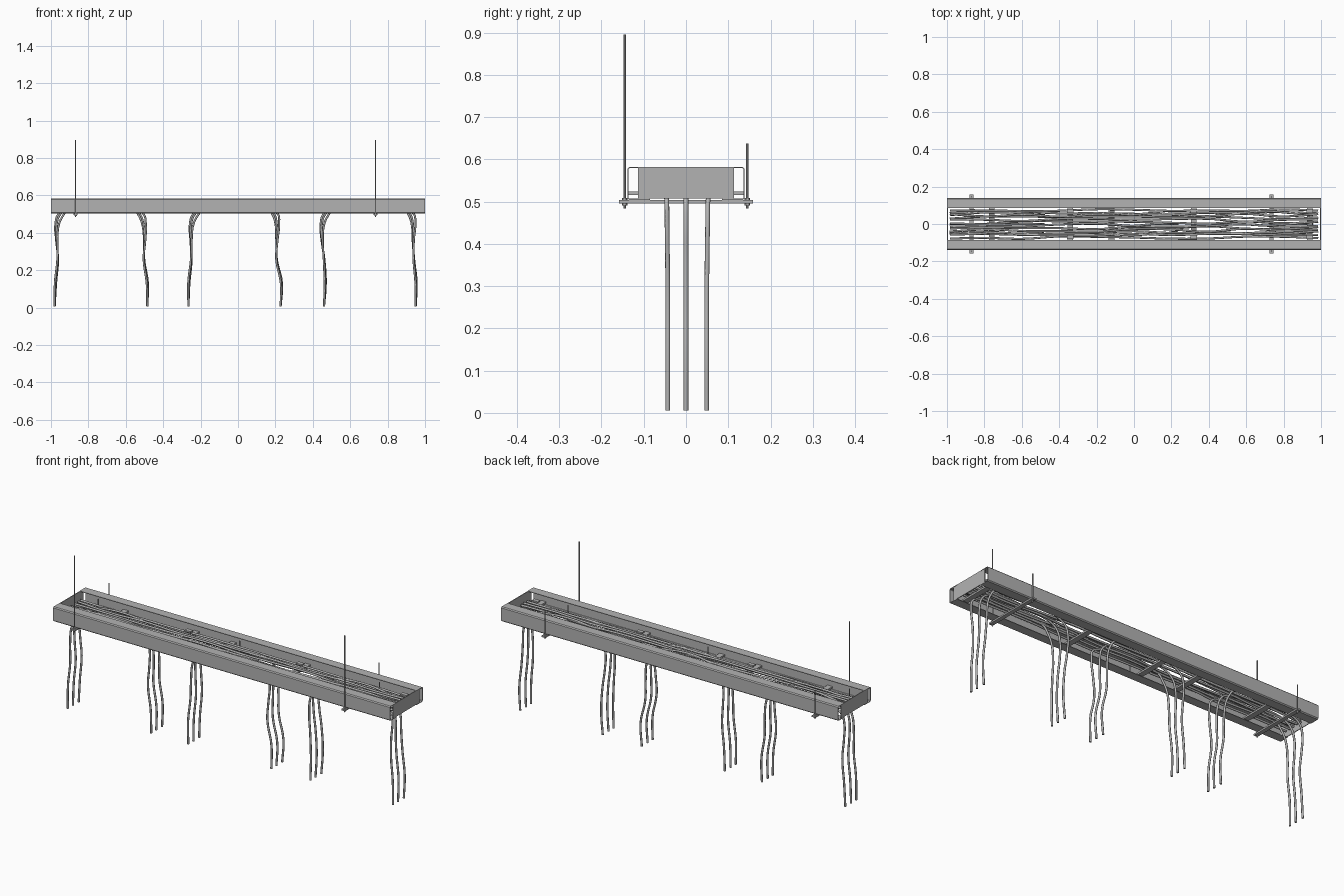
import bpy, random
from mathutils import Vector

random.seed(4)
cube = bpy.data.objects.get("Cube")
if cube:
    bpy.data.objects.remove(cube, do_unlink=True)


def material(name, value):
    mat = bpy.data.materials.new(name)
    mat.use_nodes = True
    colour = (value, value, value, 1)
    mat.diffuse_color = colour
    mat.node_tree.nodes["Principled BSDF"].inputs["Base Color"].default_value = colour
    return mat


GREY = material("plain grey", 0.45)


def mesh_object(name, verts, faces):
    mesh = bpy.data.meshes.new(name)
    mesh.from_pydata(verts, [], faces)
    mesh.materials.append(GREY)
    obj = bpy.data.objects.new(name, mesh)
    bpy.context.collection.objects.link(obj)
    return obj


def box(name, centre, size):
    bpy.ops.mesh.primitive_cube_add(size=1, location=centre)
    obj = bpy.context.object
    obj.name = name
    obj.scale = size
    obj.data.materials.append(GREY)
    return obj


def cylinder(name, x, y, low, high, radius, sides=8):
    bpy.ops.mesh.primitive_cylinder_add(vertices=sides, radius=radius, depth=high - low,
                                        location=(x, y, (low + high) / 2))
    obj = bpy.context.object
    obj.name = name
    obj.data.materials.append(GREY)
    if sides > 6:
        bpy.ops.object.shade_smooth_by_angle()
    return obj


def cable(name, points, radius=0.0055):
    curve = bpy.data.curves.new(name, "CURVE")
    curve.dimensions = "3D"
    curve.bevel_depth = radius
    curve.bevel_resolution = 2
    curve.resolution_u = 5
    curve.use_fill_caps = True
    spline = curve.splines.new("BEZIER")
    spline.bezier_points.add(len(points) - 1)
    for knot, point in zip(spline.bezier_points, points):
        knot.co = Vector(point)
        knot.handle_left_type = knot.handle_right_type = "AUTO"
    curve.materials.append(GREY)
    obj = bpy.data.objects.new(name, curve)
    bpy.context.collection.objects.link(obj)


# Side rails: C-channels with flanges turned inward
LOW, HIGH, OUT, LIP, WALL, CUT = 0.504, 0.582, 0.139, 0.085, 0.003, 0.005
outline = [(LIP, LOW), (OUT - CUT, LOW), (OUT, LOW + CUT), (OUT, HIGH - CUT),
           (OUT - CUT, HIGH), (LIP, HIGH), (LIP, HIGH - WALL), (OUT - CUT, HIGH - WALL),
           (OUT - WALL, HIGH - CUT), (OUT - WALL, LOW + CUT),
           (OUT - CUT, LOW + WALL), (LIP, LOW + WALL)]
n = len(outline)
for side, label in ((-1, "front"), (1, "back")):
    verts = [(x, side * y, z) for x in (-1, 1) for y, z in outline]
    faces = [(i, (i + 1) % n, (i + 1) % n + n, i + n) for i in range(n)]
    # End rims, one quad per wall segment
    for base in (0, n):
        faces += [tuple(base + k for k in (i, i + 1, n - 2 - i, n - 1 - i))
                  for i in range(n // 2 - 1)]
    rail = mesh_object(label + "_rail", verts, faces)
    bpy.context.view_layer.objects.active = rail
    bpy.ops.object.select_all(action="DESELECT")
    rail.select_set(True)
    bpy.ops.object.mode_set(mode="EDIT")
    bpy.ops.mesh.select_all(action="SELECT")
    bpy.ops.mesh.normals_make_consistent(inside=False)
    bpy.ops.object.mode_set(mode="OBJECT")

# End plates
for side, label in ((-1, "left_hand"), (1, "right_hand")):
    box(label + "_end_plate", (side * 0.997, 0, 0.5445), (0.004, 0.226, 0.075))

# Rungs between the rails
for x in (-0.76, -0.34, -0.12, 0.32, 0.94):
    box("rung", (x, 0, 0.52), (0.03, 0.274, 0.009))

# Cable clips and upright studs along both sides
for side in (-1, 1):
    for x in (-0.34, 0.32, 0.94):
        box("cable_clip", (x, side * 0.07, 0.55), (0.035, 0.022, 0.008))
    for x in (-0.9, -0.06, 0.77):
        cylinder("stud", x, side * 0.1, 0.507, 0.56, 0.003)

# Trapeze hangers: strut, two threaded rods, nuts
for x in (-0.868, 0.735):
    box("hanger_strut", (x, 0, 0.4995), (0.022, 0.316, 0.008))
    for y, top in ((-0.145, 0.895), (0.145, 0.637)):
        cylinder("hanger_rod", x, y, 0.484, top, 0.0028)
        for z in (0.491, 0.504):
            cylinder("rod_nut", x, y, z, z + 0.005, 0.007, 6)

# Long cables lying in the tray
for i in range(12):
    y = -0.073 + 0.0133 * i
    level = 0.531 + 0.008 * (i % 2)
    points = [(-0.985 + 0.197 * k, max(-0.079, min(0.079, y + random.uniform(-0.008, 0.008))),
               level + random.uniform(-0.002, 0.003)) for k in range(11)]
    cable("tray_cable", points)

# Dropping cables: each runs along the tray and hangs down at both ends.
# Sway lists hold x offsets from the foot, from top to bottom.
HEIGHTS = (0.5, 0.45, 0.36, 0.26, 0.13, 0.006)
RUNS = ((-0.98, (0.035, 0.014, 0.011, 0.016, 0.004, 0),
         -0.485, (-0.035, -0.018, -0.014, -0.018, 0, 0)),
        (-0.265, (0.04, 0.018, 0.014, 0.015, 0.002, 0),
         0.228, (-0.03, -0.018, -0.02, -0.022, 0.004, 0)),
        (0.46, (0.012, -0.008, -0.01, 0, 0.006, 0),
         0.95, (-0.025, -0.012, -0.013, -0.01, 0.002, 0)))


def drop(foot, sway, y, inward, spread):
    points = [(foot + dx + spread * (z - 0.006) * (0.3 - z) * 0.5,
               y + 0.3 * y * max(0, z - 0.3), z) for dx, z in zip(sway, HEIGHTS)]
    bend = (foot + sway[0] + inward * 0.035, y * 1.12, 0.527)
    rest = (foot + sway[0] + inward * 0.09, y * 1.2, 0.538)
    return [rest, bend] + points


for a, sway_a, b, sway_b in RUNS:
    for y, spread in ((-0.043, -0.3), (0.0, 0.1), (0.049, 0.3)):
        left = drop(a, sway_a, y, 1, spread)
        right = drop(b, sway_b, y, -1, spread)
        middle = ((a + b) / 2, y * 1.2 + random.uniform(-0.012, 0.012), 0.545)
        cable("drop_cable", left[::-1] + [middle] + right)
